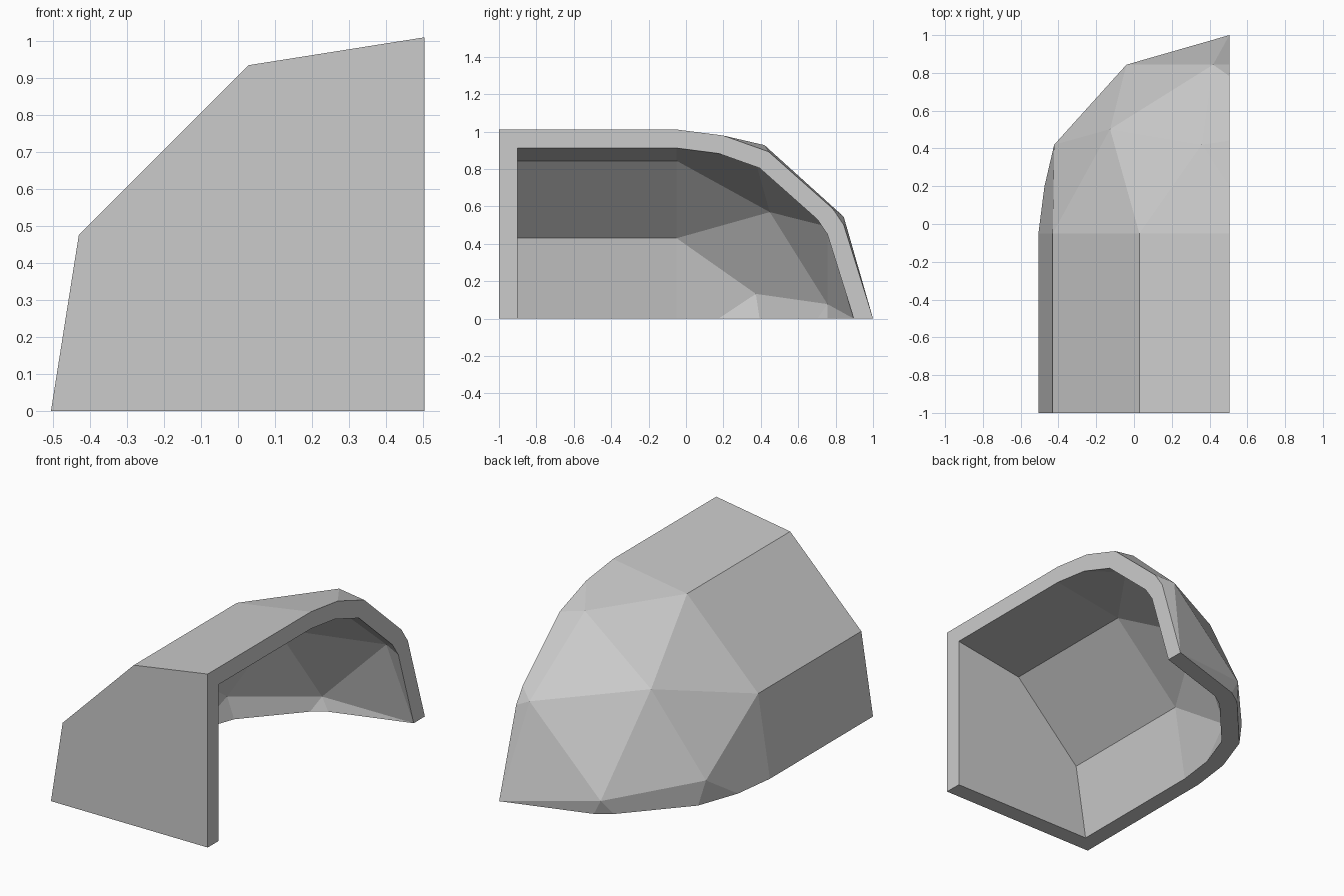
import bpy, bmesh
from math import radians
from mathutils import Matrix, Vector

if "Cube" in bpy.data.objects:
    bpy.data.objects.remove(bpy.data.objects["Cube"])

R = 1.05          # outer radius
S = 0.902         # inner / outer radius
FRONT = -0.95     # front wall, relative to the dome centre
WALL = 0.1
CENTRE = Vector((0.505, -0.05, 0))

bm = bmesh.new()

# Faceted dome: low-poly sphere with its pole turned to +y
bmesh.ops.create_icosphere(bm, subdivisions=2, radius=R,
                           matrix=Matrix.Rotation(radians(9), 4, 'Z'))
for v in bm.verts:
    v.co = Vector((-v.co.x, v.co.z, v.co.y))
bmesh.ops.delete(bm, geom=[v for v in bm.verts if v.co.y < -0.01], context='VERTS')

# Straight barrel and flat front wall
rim = [e for e in bm.edges if e.is_boundary]
ext = bmesh.ops.extrude_edge_only(bm, edges=rim)['geom']
for v in ext:
    if isinstance(v, bmesh.types.BMVert):
        v.co.y = FRONT
bmesh.ops.holes_fill(bm, edges=[e for e in bm.edges if e.is_boundary], sides=0)

# Keep only the upper left quarter
for normal in ((1, 0, 0), (0, 0, -1)):
    bmesh.ops.bisect_plane(bm, geom=bm.verts[:] + bm.edges[:] + bm.faces[:], dist=1e-5,
                           plane_co=(0, 0, 0), plane_no=normal, clear_outer=True)

# Inner skin, then rim faces joining it to the outer skin
outer_faces = bm.faces[:]
border = [e for e in bm.edges if e.is_boundary]
inner = {}
for v in bm.verts[:]:
    co = v.co * S
    if v.co.y < FRONT + 0.01:
        co.y = FRONT + WALL
    inner[v] = bm.verts.new(co)
for f in outer_faces:
    bm.faces.new([inner[v] for v in reversed(f.verts)])
for e in border:
    a, b = e.verts
    bm.faces.new((a, b, inner[b], inner[a]))

bmesh.ops.recalc_face_normals(bm, faces=bm.faces[:])
bmesh.ops.translate(bm, verts=bm.verts[:], vec=CENTRE)

mesh = bpy.data.meshes.new("quarter_dome_shell")
bm.to_mesh(mesh)
bm.free()
bpy.context.collection.objects.link(bpy.data.objects.new("quarter_dome_shell", mesh))
